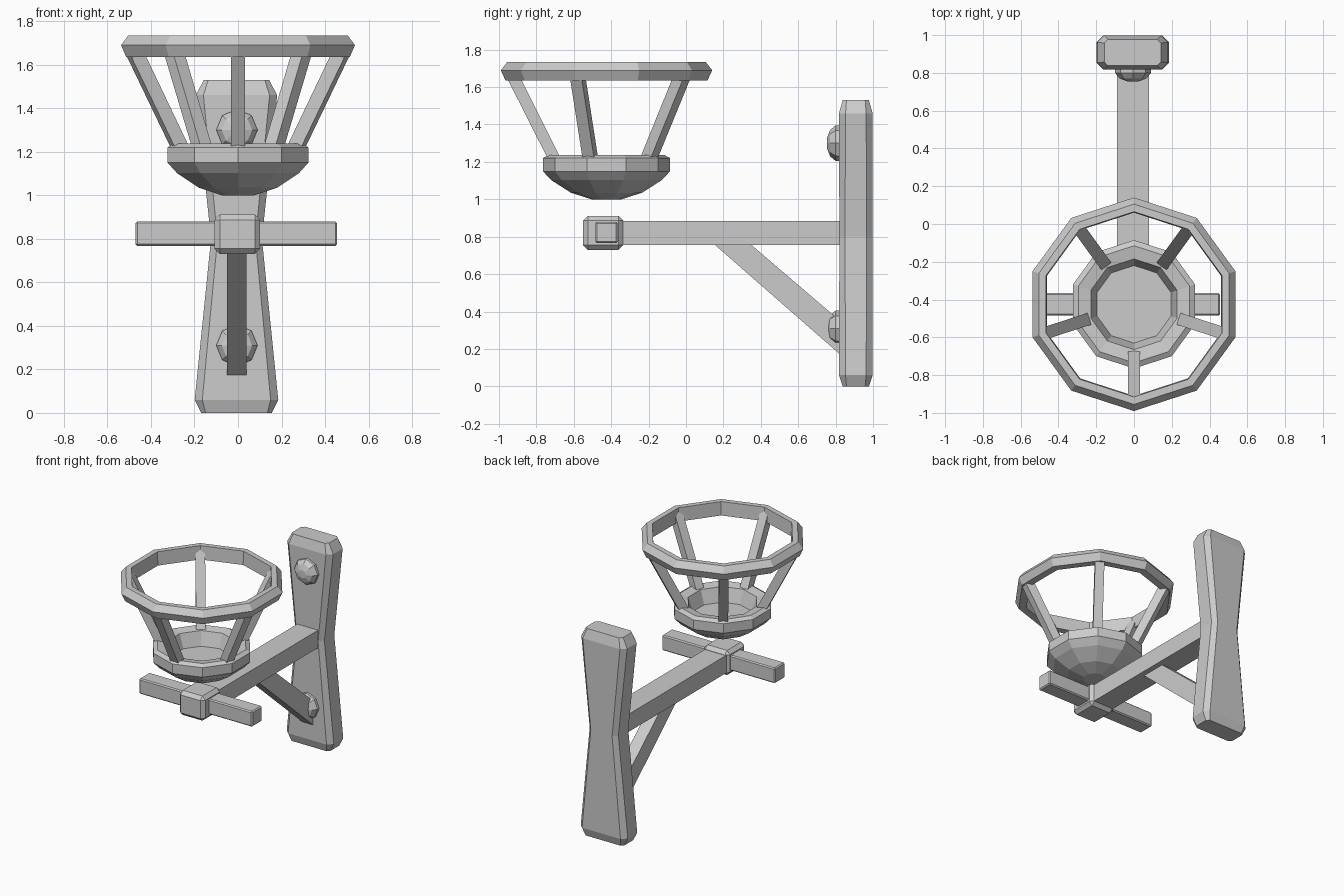
import bpy, bmesh, math

if "Cube" in bpy.data.objects:
    bpy.data.objects.remove(bpy.data.objects["Cube"])

CY = -0.425   # centre of the basket in y


def make(name, verts, faces, loc=(0, 0, 0), rot_z=0.0):
    me = bpy.data.meshes.new(name)
    me.from_pydata(verts, [], faces)
    bm = bmesh.new()
    bm.from_mesh(me)
    bmesh.ops.remove_doubles(bm, verts=bm.verts, dist=1e-5)
    bmesh.ops.recalc_face_normals(bm, faces=bm.faces)
    bm.to_mesh(me)
    bm.free()
    ob = bpy.data.objects.new(name, me)
    ob.location = loc
    ob.rotation_euler.z = rot_z
    bpy.context.collection.objects.link(ob)
    return ob


def loft(name, rings, cap=True, closed=False, **kw):
    """Join equal-sized point rings with quads."""
    n, m = len(rings[0]), len(rings)
    verts = [p for r in rings for p in r]
    faces = [(i * n + j, i * n + (j + 1) % n,
              (i + 1) % m * n + (j + 1) % n, (i + 1) % m * n + j)
             for i in range(m if closed else m - 1) for j in range(n)]
    if cap and not closed:
        faces += [tuple(range(n))[::-1], tuple(range((m - 1) * n, m * n))]
    return make(name, verts, faces, **kw)


def lathe(name, profile, sides=10, closed=False, **kw):
    rings = [[(r * math.cos(a), r * math.sin(a), z)
              for a in (math.pi / 2 + 2 * math.pi * k / sides for k in range(sides))]
             for r, z in profile]
    return loft(name, rings, closed=closed, **kw)


def prism(name, yz, width, **kw):
    """Extrude a (y, z) outline along x."""
    return loft(name, [[(x, y, z) for y, z in yz] for x in (-width / 2, width / 2)], **kw)


def box(name, lo, hi, bevel):
    (x0, y0, z0), (x1, y1, z1) = lo, hi
    ob = loft(name, [[(x0, y0, z), (x1, y0, z), (x1, y1, z), (x0, y1, z)] for z in (z0, z1)])
    if bevel:
        mod = ob.modifiers.new("bevel", 'BEVEL')
        mod.width = bevel
        mod.segments = 1
    return ob


# hourglass wall plate with chamfered edges
def plate_ring(z, w, d, c):
    pts = [(w - c, -d), (w, c - d), (w, d - c), (w - c, d)]
    pts += [(-x, -y) for x, y in pts]
    return [(x - 0.007, y + 0.908, z) for x, y in pts]


loft("wall_plate", [plate_ring(*s) for s in (
    (0.0, 0.162, 0.07, 0.02), (0.06, 0.192, 0.09, 0.035), (0.80, 0.117, 0.088, 0.03),
    (1.46, 0.187, 0.09, 0.035), (1.53, 0.15, 0.07, 0.02))])

# arm, crossbar and hub
box("arm", (-0.09, -0.40, 0.755), (0.08, 0.83, 0.885), 0)
box("crossbar", (-0.47, -0.485, 0.767), (0.455, -0.365, 0.88), 0.008)
box("hub", (-0.108, -0.55, 0.73), (0.102, -0.335, 0.912), 0.025)

# diagonal brace
prism("brace", [(0.15, 0.76), (0.345, 0.76), (0.83, 0.345), (0.83, 0.165)], 0.09,
      loc=(-0.005, 0, 0))

# domed bolts on the plate
for i, z in enumerate((0.31, 1.30)):
    bolt = lathe(f"bolt_{i + 1}", [(0.095, 0), (0.095, 0.02), (0.07, 0.05), (0.03, 0.065)],
                 sides=8, loc=(-0.005, 0.82, z))
    bolt.rotation_euler.x = math.pi / 2

# basket bowl
lathe("basket_bowl", [(0.0, 1.125), (0.205, 1.125), (0.24, 1.225), (0.31, 1.237),
                      (0.34, 1.22), (0.34, 1.15), (0.295, 1.102), (0.19, 1.035),
                      (0.08, 1.0), (0.0, 1.0)], cap=False, loc=(0, CY, 0))

# basket top ring
lathe("basket_ring", [(0.485, 1.635), (0.54, 1.635), (0.565, 1.69),
                      (0.53, 1.735), (0.49, 1.735)], closed=True, loc=(0, CY, 0))

# five leaning posts
for k in range(5):
    prism(f"basket_post_{k + 1}", [(0.23, 1.19), (0.30, 1.19), (0.553, 1.69), (0.495, 1.718)],
          0.065, loc=(0, CY, 0), rot_z=math.pi + k * math.tau / 5)
